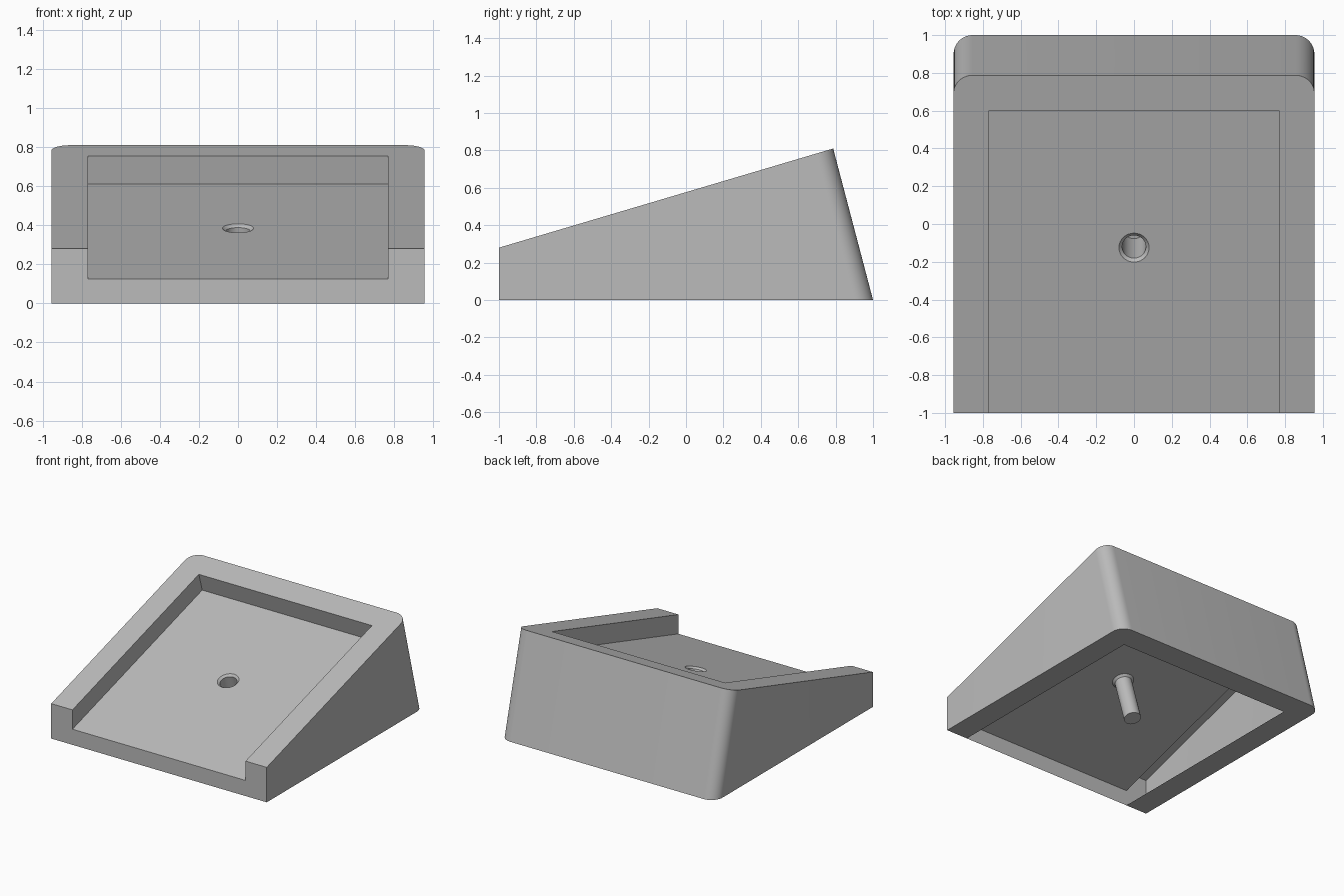
import bpy
import bmesh
import math
from mathutils import Vector

cube = bpy.data.objects.get("Cube")
if cube:
    bpy.data.objects.remove(cube, do_unlink=True)

# Main dimensions
W, INNER = 0.955, 0.767           # half widths: outside, recess
FRONT_TOP, FRONT_FLOOR = 0.28, 0.125
SLOPE = 0.2966                    # rise of the sloping top
LEAN = 0.263                      # forward lean of the back wall
R = 0.1                           # back corner radius
tilt = math.atan(SLOPE)
normal = Vector((0, -math.sin(tilt), math.cos(tilt)))
along = Vector((0, math.cos(tilt), math.sin(tilt)))


def on_top(x, y):
    return Vector((x, y, FRONT_TOP + (y + 1) * SLOPE))


def on_floor(x, y):
    return Vector((x, y, FRONT_FLOOR + (y + 1) * SLOPE))


def raised(p):
    """Follow the leaning back wall from the base up to the sloping top."""
    z = (FRONT_TOP + SLOPE * (p.y + 1)) / (1 + SLOPE * LEAN)
    return Vector((p.x, p.y - LEAN * z, z))


bm = bmesh.new()


def face(points):
    return bm.faces.new([bm.verts.new(p) for p in points])


# Outer wall: rounded back corners, square front corners
steps = 10
corner = [Vector((W - R + R * math.cos(a), 1 - R + R * math.sin(a), 0))
          for a in (math.pi / 2 * i / steps for i in range(steps + 1))]
back_low = corner + [Vector((-p.x, p.y, 0)) for p in reversed(corner)]
low = [Vector((W, -1, 0))] + back_low + [Vector((-W, -1, 0))]
high = [on_top(W, -1)] + [raised(p) for p in back_low] + [on_top(-W, -1)]
for i in range(len(low) - 1):
    face([low[i], low[i + 1], high[i + 1], high[i]])

# Sloping U-shaped top and the U-shaped base rim
RECESS_BACK, BASE_BACK = 0.6, 0.8
face(high + [on_top(-INNER, -1), on_top(-INNER, RECESS_BACK),
             on_top(INNER, RECESS_BACK), on_top(INNER, -1)])
face(low + [Vector((x, y, 0)) for x, y in
            ((-INNER, -1), (-INNER, BASE_BACK), (INNER, BASE_BACK), (INNER, -1))])

# Front wall with the recess notch
face([(-W, -1, 0), (-INNER, -1, 0), (INNER, -1, 0), (W, -1, 0), on_top(W, -1),
      on_top(INNER, -1), on_floor(INNER, -1), on_floor(-INNER, -1),
      on_top(-INNER, -1), on_top(-W, -1)])

# Recess walls, the back one square to the slope
depth = (FRONT_TOP - FRONT_FLOOR) * math.cos(tilt)
floor_back = (on_top(0, RECESS_BACK) - normal * depth).y
for s in (-INNER, INNER):
    face([on_floor(s, -1), on_floor(s, floor_back), on_top(s, RECESS_BACK), on_top(s, -1)])
face([on_floor(-INNER, floor_back), on_floor(INNER, floor_back),
      on_top(INNER, RECESS_BACK), on_top(-INNER, RECESS_BACK)])

# Recess floor in two halves around the hole
hole = on_floor(0, -0.125)
SIDES = 32


def ring(radius, drop):
    turns = [2 * math.pi * i / SIDES for i in range(SIDES)]
    return [hole + Vector((radius * math.sin(a), 0, 0))
            + along * (radius * math.cos(a)) - normal * drop for a in turns]


rim = ring(0.08, 0)
half = SIDES // 2
for s, arc in ((1, rim[:half + 1]), (-1, [rim[0]] + rim[:half - 1:-1])):
    face([on_floor(0, -1), on_floor(s * INNER, -1), on_floor(s * INNER, floor_back),
          on_floor(0, floor_back)] + arc)

# Countersunk blind socket hanging under the floor
rings = [rim, ring(0.063, 0.015), ring(0.063, 0.38)]
for a, b in zip(rings, rings[1:]):
    for i in range(SIDES):
        j = (i + 1) % SIDES
        face([a[i], a[j], b[j], b[i]])
face(rings[-1])

bmesh.ops.remove_doubles(bm, verts=bm.verts, dist=0.0005)
bmesh.ops.recalc_face_normals(bm, faces=bm.faces)
mesh = bpy.data.meshes.new("wedge_stand")
bm.to_mesh(mesh)
bm.free()

# Single plain grey
grey = bpy.data.materials.new("plain_grey")
grey.use_nodes = True
colour = (0.5, 0.5, 0.5, 1)
grey.diffuse_color = colour
grey.node_tree.nodes["Principled BSDF"].inputs["Base Color"].default_value = colour
mesh.materials.append(grey)

stand = bpy.data.objects.new("wedge_stand", mesh)
bpy.context.collection.objects.link(stand)
bpy.ops.object.select_all(action='DESELECT')
stand.select_set(True)
bpy.context.view_layer.objects.active = stand
bpy.ops.object.shade_smooth_by_angle(angle=math.radians(30))
